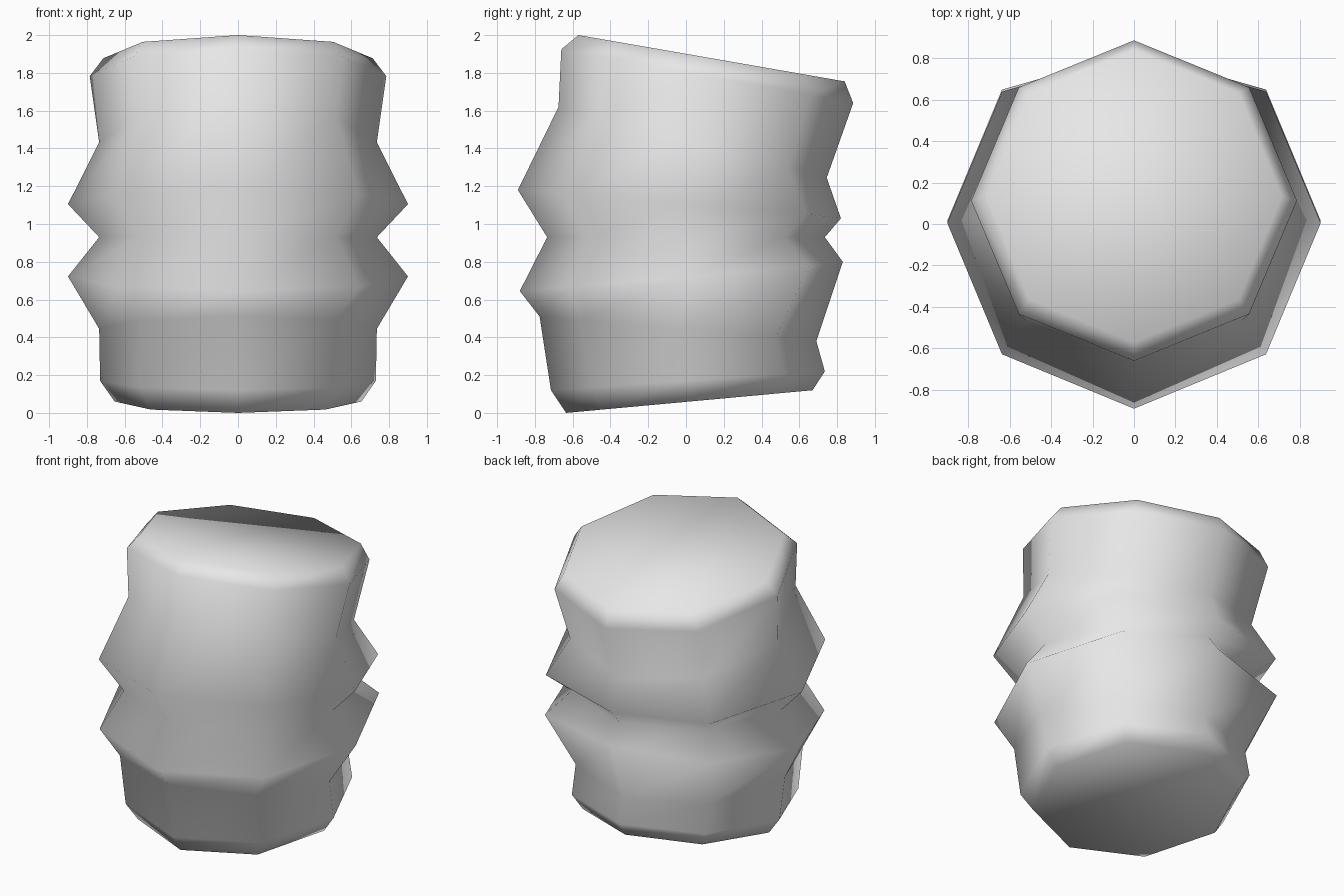
import bpy
import bmesh
from math import sin, cos, tau

if "Cube" in bpy.data.objects:
    bpy.data.objects.remove(bpy.data.objects["Cube"], do_unlink=True)

SIDES = 8

# Plain grey surface
grey = bpy.data.materials.new("plain grey")
grey.use_nodes = True
colour = (0.8, 0.8, 0.8, 1)
grey.diffuse_color = colour
grey.node_tree.nodes["Principled BSDF"].inputs["Base Color"].default_value = colour

# Tilted rings, bottom to top: radius, front (y, z), back (y, z), back dent
rings = [
    (0.653, (-0.635, 0.0), (0.67, 0.12), 0),
    (0.73, (-0.715, 0.12), (0.735, 0.22), 0),
    (0.735, (-0.775, 0.51), (0.69, 0.38), 0),
    (0.9, (-0.88, 0.645), (0.91, 0.80), 0.08),
    (0.735, (-0.735, 0.93), (0.735, 0.93), 0),
    (0.9, (-0.89, 1.18), (0.9, 1.03), 0.08),
    (0.735, (-0.675, 1.62), (0.745, 1.245), 0),
    (0.785, (-0.66, 1.925), (0.885, 1.64), 0),
    (0.713, (-0.57, 2.0), (0.84, 1.755), 0),
]


def add_ring(bm, radius, front, back, dent):
    """Octagon spanning the front and back points, with a corner at each."""
    verts = []
    for i in range(SIDES):
        a = tau * i / SIDES
        t = (1 - cos(a)) / 2
        y = front[0] + (back[0] - front[0]) * t
        z = front[1] + (back[1] - front[1]) * t
        if i == SIDES // 2:
            y -= dent
        verts.append(bm.verts.new((radius * sin(a), y, z)))
    return verts


# Bulged body: bridge the rings and cap both ends
bm = bmesh.new()
loops = [add_ring(bm, *ring) for ring in rings]
for low, high in zip(loops, loops[1:]):
    for i in range(SIDES):
        j = (i + 1) % SIDES
        bm.faces.new((low[i], low[j], high[j], high[i]))
bm.faces.new(loops[0][::-1])
bm.faces.new(loops[-1])
bmesh.ops.recalc_face_normals(bm, faces=bm.faces)
for face in bm.faces:
    face.smooth = True

mesh = bpy.data.meshes.new("bulged_body")
bm.to_mesh(mesh)
bm.free()
mesh.materials.append(grey)
body = bpy.data.objects.new("bulged_body", mesh)
bpy.context.collection.objects.link(body)
